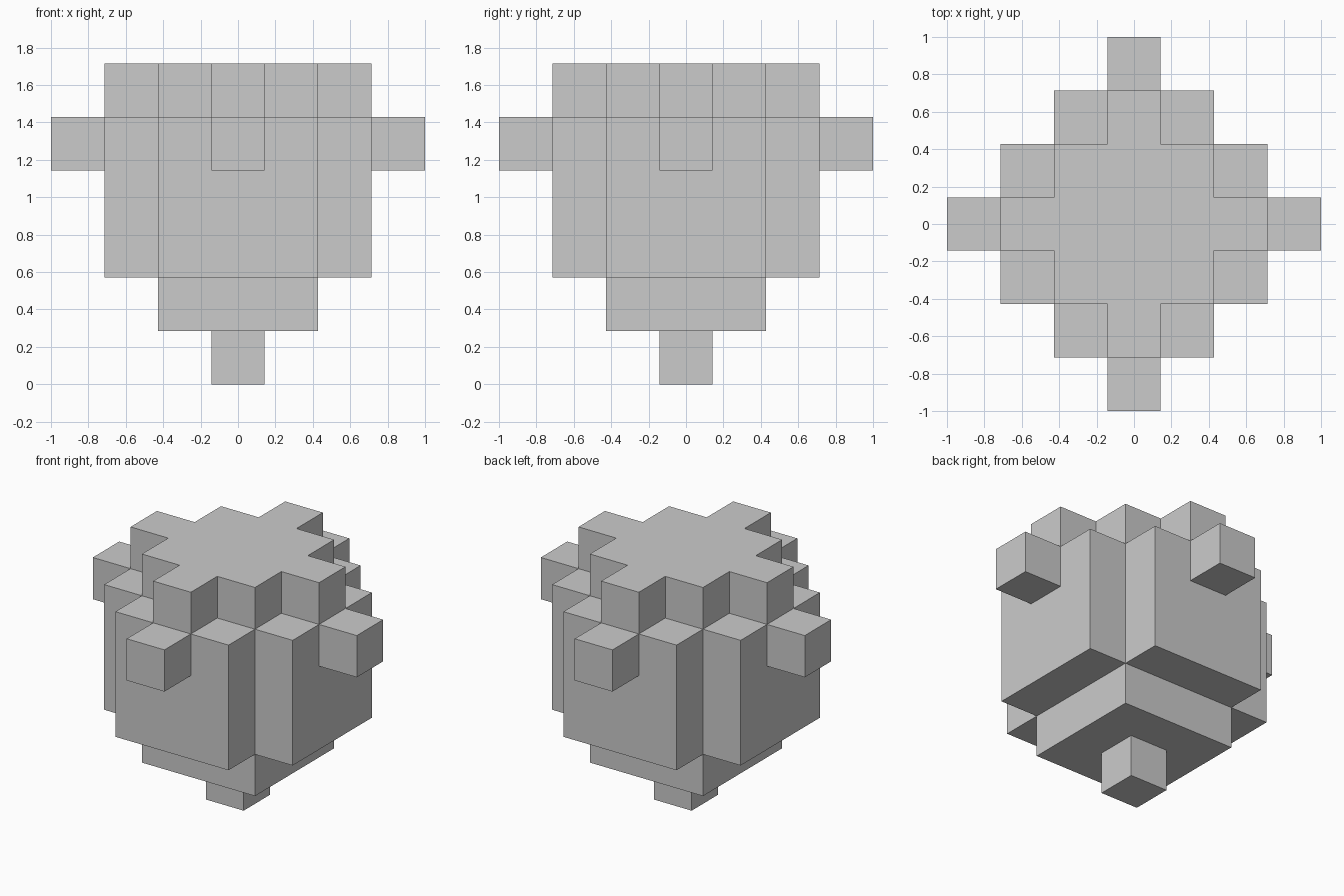
import bpy, bmesh

if "Cube" in bpy.data.objects:
    bpy.data.objects.remove(bpy.data.objects["Cube"])

U = 2 / 7  # one block of the model's grid


def extrude_profile(name, points, z0, z1, cx=0, cy=0):
    """Extrude a closed outline (in block units) from z0 to z1."""
    bm = bmesh.new()
    base = bm.faces.new([bm.verts.new(((x + cx) * U, (y + cy) * U, z0 * U)) for x, y in points])
    top = bmesh.ops.extrude_face_region(bm, geom=[base])["geom"]
    bmesh.ops.translate(bm, vec=(0, 0, (z1 - z0) * U),
                        verts=[g for g in top if isinstance(g, bmesh.types.BMVert)])
    bmesh.ops.recalc_face_normals(bm, faces=bm.faces)
    mesh = bpy.data.meshes.new(name)
    bm.to_mesh(mesh)
    bm.free()
    obj = bpy.data.objects.new(name, mesh)
    bpy.context.collection.objects.link(obj)
    return obj


def four_sided(quarter):
    """Repeat a quarter outline around the z axis."""
    outline, part = [], quarter
    for _ in range(4):
        outline += part
        part = [(-y, x) for x, y in part]
    return outline


def square(width):
    return four_sided([(width / 2, -width / 2)])


# Stepped bottom
extrude_profile("foot", square(1), 0, 1)
extrude_profile("lower_step", square(3), 1, 2)

# Main body: square with notched corners
extrude_profile("body", four_sided([(2.5, -1.5), (2.5, 1.5), (1.5, 1.5)]), 2, 5)

# Stepped diamond on top
extrude_profile("crown", four_sided([(2.5, -.5), (2.5, .5), (1.5, .5), (1.5, 1.5), (.5, 1.5)]), 5, 6)

# One protruding block per side
for side, cx, cy in (("right", 3, 0), ("left", -3, 0), ("back", 0, 3), ("front", 0, -3)):
    extrude_profile(side + "_block", square(1), 4, 5, cx, cy)
